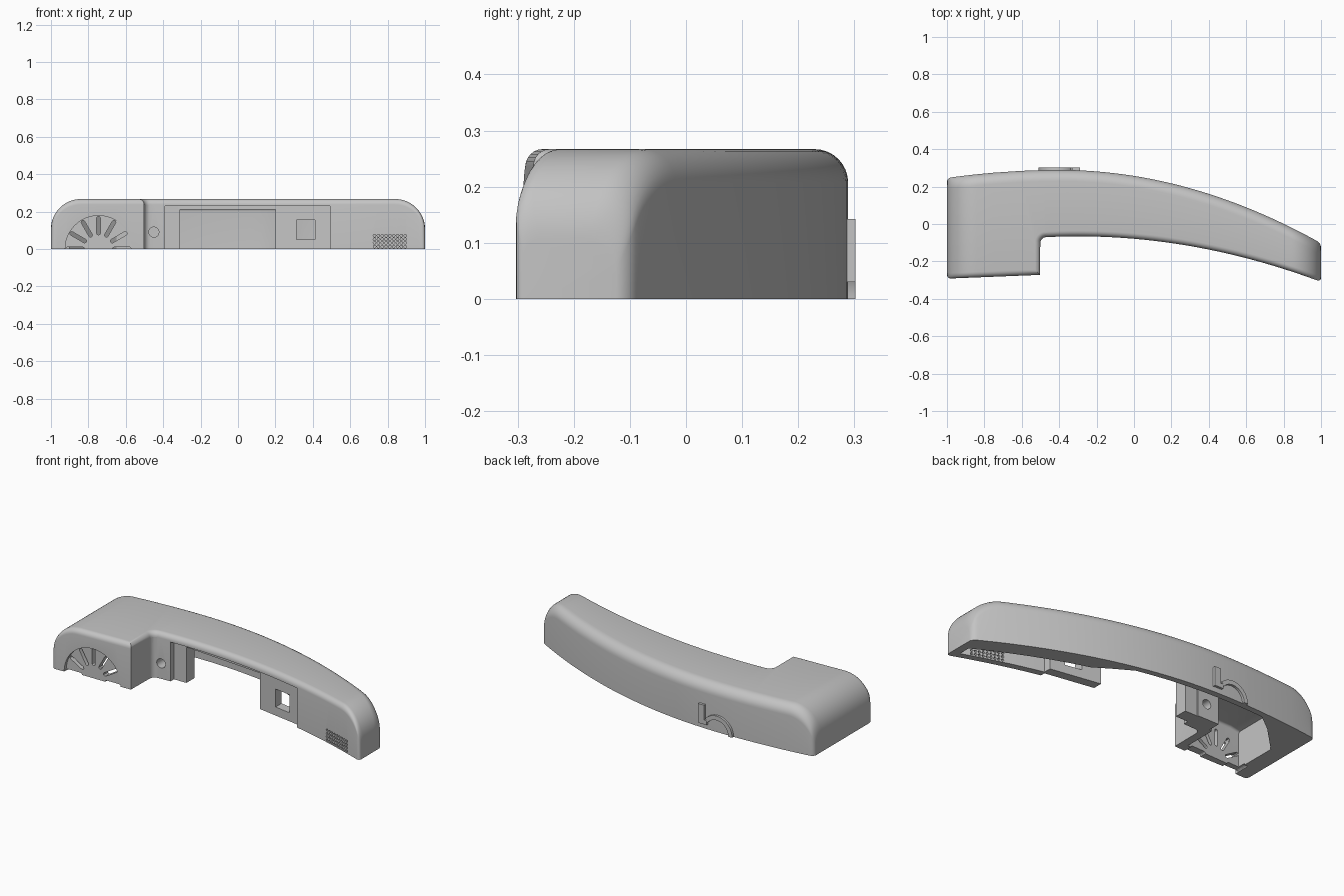
import bpy, bmesh, math
from mathutils import Vector

cube = bpy.data.objects.get("Cube")
if cube:
    bpy.data.objects.remove(cube, do_unlink=True)

grey = bpy.data.materials.new("plain_grey")
grey.use_nodes = True
grey.diffuse_color = (0.55, 0.55, 0.55, 1)
grey.node_tree.nodes["Principled BSDF"].inputs["Base Color"].default_value = (0.55, 0.55, 0.55, 1)

TOP, END_R, STEP, EDGE = 0.267, 0.16, -0.503, 0.03


def add_object(name, bm):
    bmesh.ops.recalc_face_normals(bm, faces=bm.faces)
    mesh = bpy.data.meshes.new(name)
    bm.to_mesh(mesh)
    bm.free()
    mesh.materials.append(grey)
    obj = bpy.data.objects.new(name, mesh)
    bpy.context.collection.objects.link(obj)
    return obj


def add_prism(bm, points, depth):
    """Closed prism from a polygon of 3D points swept by a vector."""
    a = [bm.verts.new(p) for p in points]
    b = [bm.verts.new(Vector(p) + Vector(depth)) for p in points]
    bm.faces.new(a)
    bm.faces.new(b)
    for i in range(len(a)):
        j = (i + 1) % len(a)
        bm.faces.new((a[i], a[j], b[j], b[i]))


def prism(name, points, depth):
    bm = bmesh.new()
    add_prism(bm, points, depth)
    return add_object(name, bm)


def box(name, x0, x1, y0, y1, z0, z1):
    return prism(name, [(x0, y0, z0), (x1, y0, z0), (x1, y1, z0), (x0, y1, z0)], (0, 0, z1 - z0))


def arc(cx, cz, r, a0, a1, n):
    steps = [math.radians(a0 + (a1 - a0) * i / n) for i in range(n + 1)]
    return [(cx + r * math.cos(a), cz + r * math.sin(a)) for a in steps]


def loft(name, sections):
    bm = bmesh.new()
    rings = [[bm.verts.new(p) for p in s] for s in sections]
    for r, s in zip(rings, rings[1:]):
        for i in range(len(r)):
            j = (i + 1) % len(r)
            bm.faces.new((r[i], r[j], s[j], s[i]))
    bm.faces.new(rings[0])
    bm.faces.new(rings[-1])
    return add_object(name, bm)


def cut(obj, cutter):
    mod = obj.modifiers.new("cut", "BOOLEAN")
    mod.operation, mod.solver, mod.object = "DIFFERENCE", "EXACT", cutter
    with bpy.context.temp_override(object=obj, active_object=obj, selected_objects=[obj]):
        bpy.ops.object.modifier_apply(modifier=mod.name)
    bpy.data.objects.remove(cutter, do_unlink=True)


# Plan curves and top height of the handset along its length
def corner(x, r=0.022):
    u = max(0, (abs(x) - 1 + r) / r)
    return r * (1 - math.sqrt(max(0, 1 - u * u)))


def back(x):
    return 0.289 - (0.2 if x > -0.4 else 0.12) * (x + 0.4) ** 2 - corner(x)


def front(x):
    if x <= STEP:
        return -0.292 + 0.04 * (x + 1) + corner(x)
    fillet = max(0, (STEP + 0.032 - x) / 0.03)
    return -0.066 - 0.144 * (x + 0.3) ** 2 - 0.03 * (1 - math.sqrt(max(0, 1 - fillet ** 2))) + corner(x)


def top(x):
    d = max(0, abs(x) - 1 + END_R)
    return TOP - END_R + math.sqrt(max(0, END_R ** 2 - d * d))


def section(x, y0, y1, z0, z1, r0, r1):
    pts = [(y0, z0)] + arc(y0 + r0, z1 - r0, r0, 180, 90, 6)
    pts += arc(y1 - r1, z1 - r1, r1, 90, 0, 8) + [(y1, z0)]
    return [(x, y, z) for y, z in pts]


# Outer skin with the deep mouth end stepping back to the curved grip
ends = [1 - END_R * (1 - math.cos(math.pi / 2 * i / 14)) for i in range(15)]
xs = [-e for e in ends] + [-0.75, -0.6, STEP, STEP + 0.002]
xs += [STEP + 0.002 + 0.03 * (1 - math.cos(math.pi / 2 * i / 5)) for i in range(1, 6)]
xs += [-0.45 + 0.05 * i for i in range(26)] + ends[::-1]
shell = loft("handset_shell", [section(x, front(x), back(x), 0, top(x), EDGE, 0.06) for x in xs])

# Hollow inside, with a solid slanted corner at the mouth end and a thicker back at the ear end
inner = [-0.9, -0.84, -0.75, -0.65, -0.55, -0.548] + [-0.45 + 0.1 * i for i in range(14)] + [0.9, 0.955]
hollow = []
for x in inner:
    y0 = front(x) + 0.05 if x < -0.549 else front(max(x, -0.47)) + 0.04
    wall = 0.035 + 0.07 * min(1, max(0, (x - 0.15) / 0.2))
    y1 = min(back(x) - wall, x + 0.92)
    hollow.append(section(x, y0, y1, -0.05, min(0.228, top(x) - 0.04), 0.015, 0.03))
cut(shell, loft("hollow_cutter", hollow))

# Rounded top edge on the inner side of the mouth end, turning into the grip edge
turn = 0.03
px, py = STEP + 0.002 + turn, front(STEP + 0.002 + turn) - turn
profile = [(turn - 0.004, TOP + 0.01), (turn + EDGE, TOP + 0.01)]
profile += arc(turn + EDGE, TOP - EDGE, EDGE, 90, 180, 8) + [(turn - 0.004, TOP - EDGE)]
sweep = [[(px - d, -0.4, z) for d, z in profile]]
for i in range(9):
    a = math.pi / 2 * i / 8
    sweep.append([(px - d * math.cos(a), py + d * math.sin(a), z) for d, z in profile])
cut(shell, loft("edge_cutter", sweep))

# Opening in the grip front
cut(shell, box("opening_cutter", -0.39, 0.492, -0.4, 0.0, -0.1, 0.23))

# Round dish and fan of slots in the mouth end
cx = -0.746
dish = [(x, -0.4, z) for x, z in arc(cx, 0, 0.178, 0, 360, 48)[:-1]]
cut(shell, prism("dish_cutter", dish, (0, 0.13, 0)))
bm = bmesh.new()
for k in range(7):
    a = math.radians(30 * k)
    slot = arc(0.165, 0, 0.01, -90, 90, 6) + arc(0.085, 0, 0.01, 90, 270, 6)
    pts = [(cx + u * math.cos(a) - v * math.sin(a), -0.4, u * math.sin(a) + v * math.cos(a)) for u, v in slot]
    add_prism(bm, pts, (0, 0.21, 0))
cut(shell, add_object("slot_cutter", bm))

# Fine grid of holes at the ear end
bm = bmesh.new()
for i in range(9):
    for k in range(4):
        x, z = 0.73 + 0.0205 * i, 0.013 + 0.0195 * k
        add_prism(bm, [(hx, -0.4, hz) for hx, hz in arc(x, z, 0.0075, 0, 360, 6)[:-1]], (0, 0.23, 0))
cut(shell, add_object("grid_cutter", bm))


def round_hole():
    return prism("screw_cutter", [(x, -0.2, z) for x, z in arc(-0.45, 0.09, 0.027, 0, 360, 24)[:-1]], (0, 0.4, 0))


# Screw block behind the grip end
cut(shell, round_hole())
block = box("screw_block", -0.53, -0.39, -0.05, 0.045, 0.0, 0.235)
cut(block, round_hole())

# Recessed frame in the opening: post, header and plate with a square socket
post = box("opening_post", -0.39, -0.31, -0.035, 0.04, 0, 0.235)
plate = prism("socket_plate", [(0.2, -0.08, 0), (0.5, -0.13, 0), (0.5, -0.075, 0), (0.2, -0.025, 0)], (0, 0, 0.235))
cut(plate, box("socket_cutter", 0.313, 0.413, -0.3, 0.1, 0.05, 0.155))
header = prism("opening_header", [(-0.32, -0.035, 0.21), (0.21, -0.08, 0.21), (0.21, -0.045, 0.21),
                                  (-0.32, 0.0, 0.21)], (0, 0, 0.025))

# Raised hook rib on the back: upright bar, foot and arc
bar = box("hook_bar", -0.328, -0.29, 0.27, 0.302, 0.03, 0.142)
foot = box("hook_foot", -0.345, -0.29, 0.27, 0.302, 0.03, 0.056)
ring = arc(-0.41, 0, 0.1, 42, 180, 20) + arc(-0.41, 0, 0.075, 180, 38, 20)
hook = prism("hook_arc", [(x, 0.27, z) for x, z in ring], (0, 0.032, 0))

# Smooth curved surfaces, crisp edges
bpy.ops.object.select_all(action="DESELECT")
for obj in (shell, block, hook):
    obj.select_set(True)
    bpy.context.view_layer.objects.active = obj
bpy.ops.object.shade_smooth_by_angle(angle=math.radians(30))
